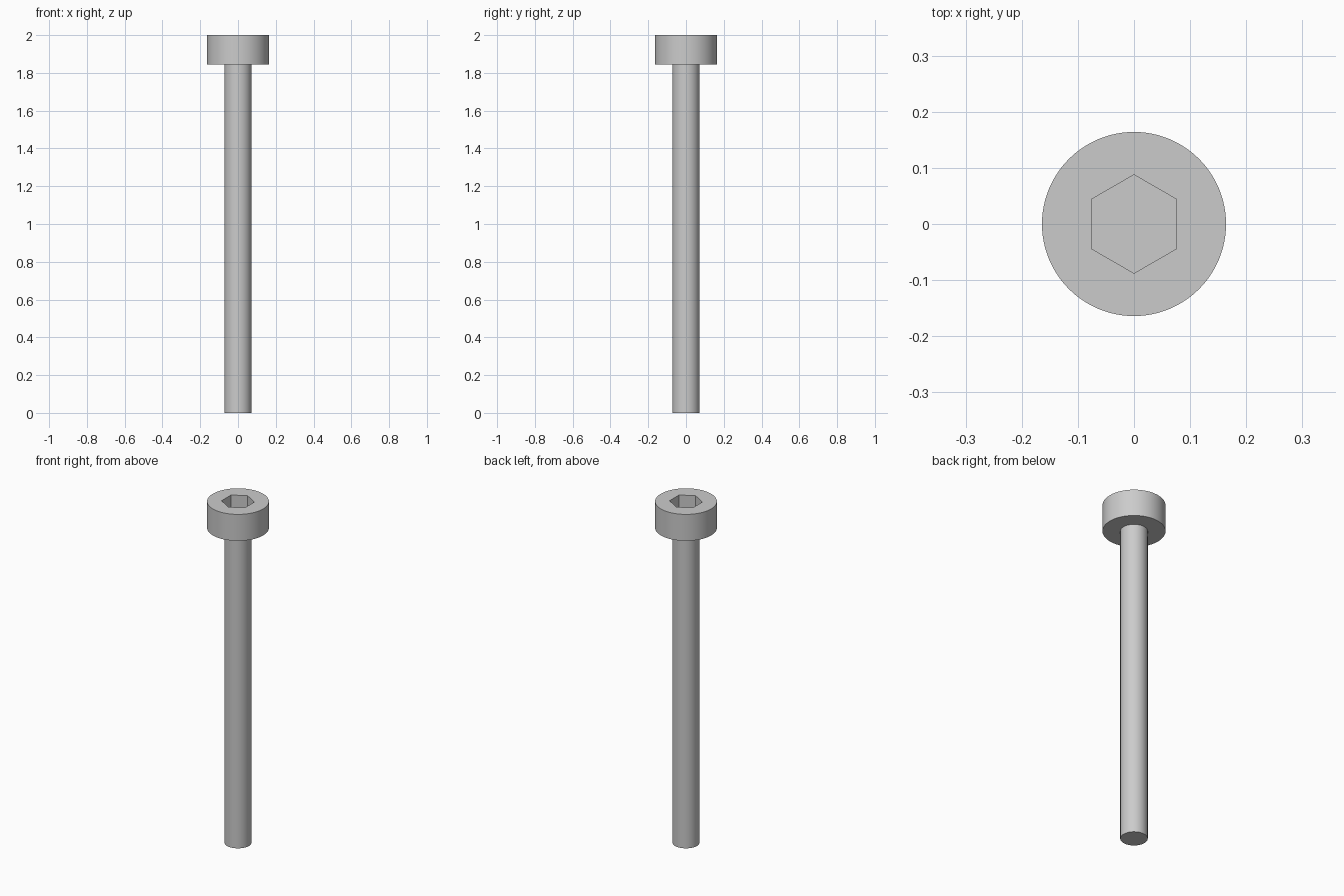
import bpy, bmesh
from math import sin, cos, pi, radians

cube = bpy.data.objects.get("Cube")
if cube:
    bpy.data.objects.remove(cube, do_unlink=True)

SEGMENTS = 96
SHAFT_R, HEAD_R, SOCKET_APOTHEM = 0.0715, 0.164, 0.076
HEAD_BOTTOM, TOP, SOCKET_DEPTH = 1.845, 2.0, 0.09

steel = bpy.data.materials.new("steel_grey")
steel.use_nodes = True
steel.diffuse_color = (0.6, 0.6, 0.6, 1)
steel.node_tree.nodes["Principled BSDF"].inputs["Base Color"].default_value = (0.6, 0.6, 0.6, 1)


def circle(radius):
    return lambda a: radius


def hexagon(apothem):
    # corners point along +y and -y, flats face +x and -x
    return lambda a: apothem / cos((a + pi / 6) % (pi / 3) - pi / 6)


def loft(name, sections, cap_start=False, cap_end=False):
    """Join (outline, height) rings into one surface of shared vertices."""
    bm = bmesh.new()
    angles = [2 * pi * i / SEGMENTS for i in range(SEGMENTS)]
    rings = [[bm.verts.new((r(a) * cos(a), r(a) * sin(a), z)) for a in angles]
             for r, z in sections]
    for low, high in zip(rings, rings[1:]):
        for i in range(SEGMENTS):
            j = (i + 1) % SEGMENTS
            bm.faces.new((low[i], low[j], high[j], high[i]))
    if cap_start:
        bm.faces.new(rings[0][::-1])
    if cap_end:
        bm.faces.new(rings[-1])
    mesh = bpy.data.meshes.new(name)
    bm.to_mesh(mesh)
    bm.free()
    mesh.materials.append(steel)
    obj = bpy.data.objects.new(name, mesh)
    bpy.context.collection.objects.link(obj)
    bpy.ops.object.select_all(action='DESELECT')
    obj.select_set(True)
    bpy.context.view_layer.objects.active = obj
    bpy.ops.object.shade_smooth_by_angle(angle=radians(30))
    return obj


# Plain round shaft
loft("shaft", [(circle(SHAFT_R), 0), (circle(SHAFT_R), HEAD_BOTTOM)], cap_start=True)

# Cylindrical head: underside, rim, top face, then hex socket walls and floor
loft("head", [
    (circle(SHAFT_R), HEAD_BOTTOM),
    (circle(HEAD_R), HEAD_BOTTOM),
    (circle(HEAD_R), TOP),
    (hexagon(SOCKET_APOTHEM), TOP),
    (hexagon(SOCKET_APOTHEM), TOP - SOCKET_DEPTH),
], cap_end=True)
